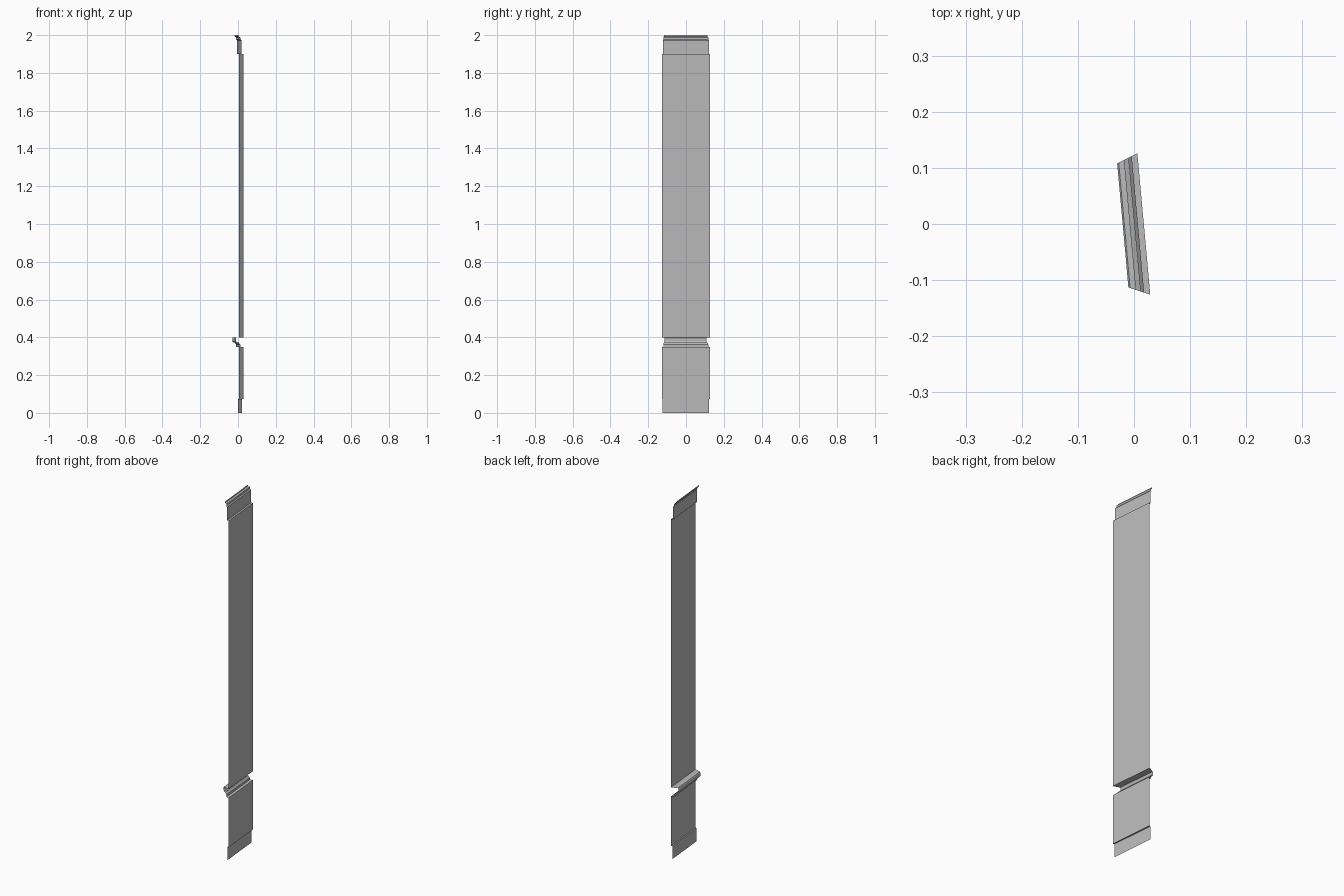
import bpy
from mathutils import Vector

cube = bpy.data.objects.get("Cube")
if cube:
    bpy.data.objects.remove(cube, do_unlink=True)

# One plain grey finish
grey = bpy.data.materials.new("plain_grey")
grey.use_nodes = True
grey.diffuse_color = (0.5, 0.5, 0.5, 1)
grey.node_tree.nodes["Principled BSDF"].inputs["Base Color"].default_value = (0.5, 0.5, 0.5, 1)

# Mitred ends: wall plane (depth 0) to the furthest moulding (depth 1)
FRONT = (Vector((0.029, -0.126, 0)), Vector((-0.010, -0.113, 0)))
BACK = (Vector((0.006, 0.126, 0)), Vector((-0.030, 0.108, 0)))


def sweep(name, profile):
    """Sweep a (depth, height) profile between the two mitred ends."""
    verts = []
    for depth, z in profile:
        for end in (FRONT, BACK):
            p = end[0].lerp(end[1], depth)
            verts.append((p.x, p.y, z))
    faces = [(2 * i, 2 * i + 2, 2 * i + 3, 2 * i + 1) for i in range(len(profile) - 1)]
    mesh = bpy.data.meshes.new(name)
    mesh.from_pydata(verts, [], faces)
    mesh.materials.append(grey)
    obj = bpy.data.objects.new(name, mesh)
    bpy.context.collection.objects.link(obj)
    return obj


# Skirting with its top ledge
sweep("skirting_board", [(0.2, 0), (0.2, 0.074), (0, 0.074)])
# Lower wall panel
sweep("lower_panel", [(0, 0.074), (0, 0.35)])
# Stepped rail, closed by a flat top ledge
sweep("chair_rail", [(0, 0.35), (0.43, 0.35), (0.43, 0.362), (0.67, 0.373),
                     (0.9, 0.373), (1, 0.38), (1, 0.395), (0.92, 0.4), (0, 0.4)])
# Tall upper wall panel
sweep("upper_panel", [(0, 0.4), (0, 1.9)])
# Frieze and stepped cornice
sweep("cornice", [(0, 1.9), (0.28, 1.9), (0.28, 1.972), (0.43, 1.978),
                  (0.43, 1.988), (0.67, 1.992), (0.67, 2.0)])
